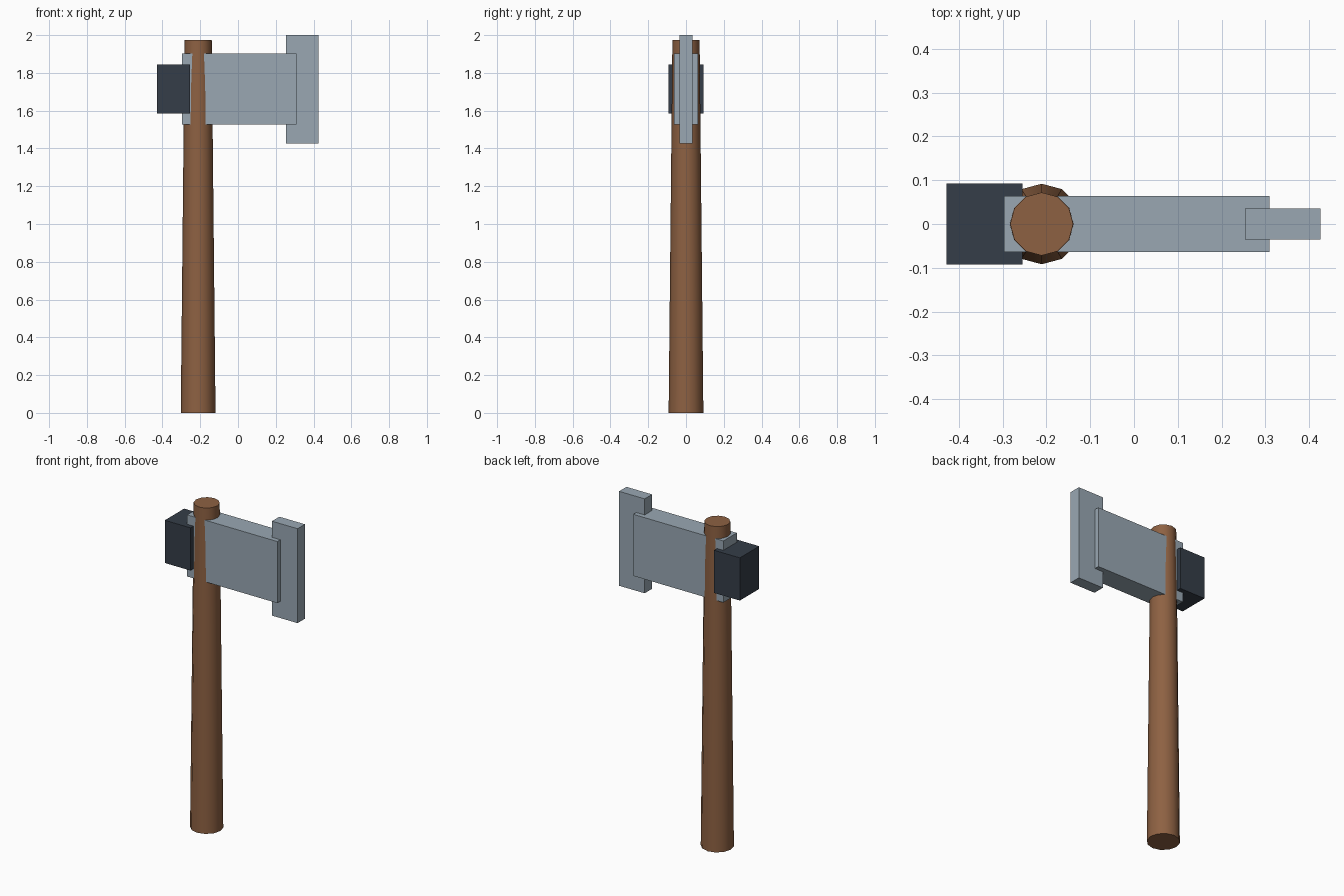
import bpy, math

if "Cube" in bpy.data.objects:
    bpy.data.objects.remove(bpy.data.objects["Cube"])


def material(name, color):
    m = bpy.data.materials.new(name)
    m.diffuse_color = (*color, 1)
    m.use_nodes = True
    m.node_tree.nodes["Principled BSDF"].inputs["Base Color"].default_value = m.diffuse_color
    return m


def box(name, x0, x1, half_y, z0, z1, mat):
    """Box spanning x0..x1 and z0..z1, centred on y = 0."""
    bpy.ops.mesh.primitive_cube_add(size=1, location=((x0 + x1) / 2, 0, (z0 + z1) / 2))
    ob = bpy.context.object
    ob.name = name
    ob.scale = (x1 - x0, 2 * half_y, z1 - z0)
    bpy.ops.object.transform_apply(location=False, rotation=False, scale=True)
    ob.data.materials.append(mat)
    return ob


wood = material("wood", (0.27, 0.12, 0.055))
steel = material("steel", (0.32, 0.39, 0.45))
dark = material("dark_iron", (0.035, 0.047, 0.065))

# Tapered twelve-sided handle
H = 1.975
bpy.ops.mesh.primitive_cone_add(vertices=12, radius1=0.092, radius2=0.072, depth=H,
                                location=(-0.211, 0, H / 2))
handle = bpy.context.object
handle.name = "handle"
handle.data.materials.append(wood)
bpy.ops.object.shade_smooth_by_angle(angle=math.radians(40))

# Axe head, cutting blade and rear hammer block
box("head", -0.297, 0.31, 0.0645, 1.527, 1.902, steel)
box("blade", 0.254, 0.426, 0.0355, 1.425, 2.0, steel)
box("poll", -0.428, -0.255, 0.093, 1.585, 1.845, dark)
